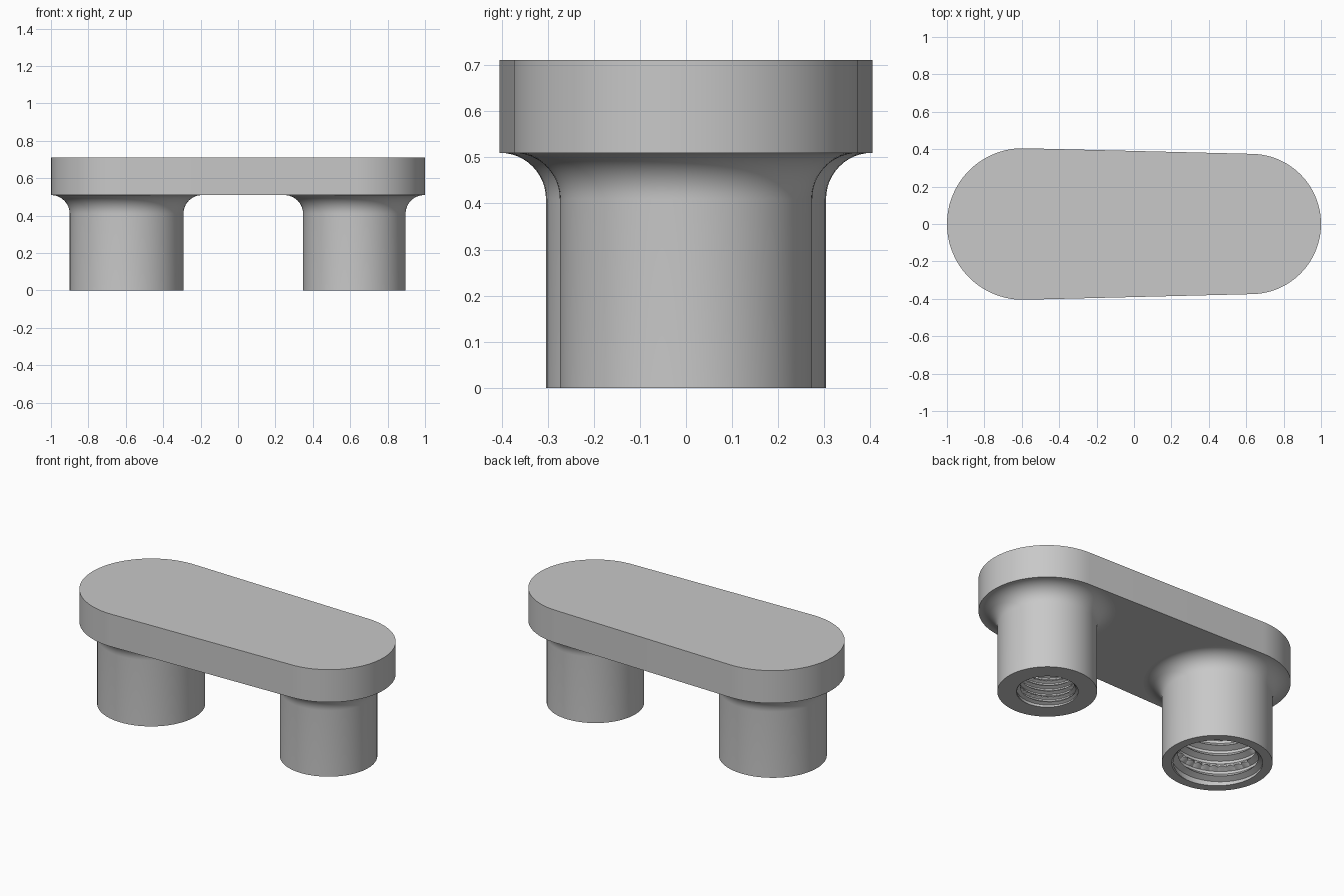
import bpy, bmesh
from math import cos, sin, pi, acos, ceil, radians

cube = bpy.data.objects.get("Cube")
if cube:
    bpy.data.objects.remove(cube)

grey = bpy.data.materials.new("grey")
grey.use_nodes = True
colour = (0.58, 0.58, 0.58, 1)
grey.diffuse_color = colour
grey.node_tree.nodes["Principled BSDF"].inputs["Base Color"].default_value = colour

PLATE_BOTTOM, PLATE_TOP, FILLET = 0.51, 0.712, 0.1
SEGMENTS = 96


def finish(name, bm, x=0):
    bmesh.ops.remove_doubles(bm, verts=bm.verts, dist=1e-5)
    bmesh.ops.recalc_face_normals(bm, faces=bm.faces)
    mesh = bpy.data.meshes.new(name)
    bm.to_mesh(mesh)
    bm.free()
    mesh.materials.append(grey)
    obj = bpy.data.objects.new(name, mesh)
    obj.location.x = x
    bpy.context.collection.objects.link(obj)
    bpy.ops.object.select_all(action='DESELECT')
    obj.select_set(True)
    bpy.context.view_layer.objects.active = obj
    bpy.ops.object.shade_smooth_by_angle(angle=radians(30))


# Tapered plate: two round ends joined by tangent sides
def plate(x1, r1, x2, r2):
    bm = bmesh.new()
    a = acos((r1 - r2) / (x2 - x1))
    n = SEGMENTS // 2
    outline = []
    for x, r, start, end in ((x1, r1, a, 2 * pi - a), (x2, r2, -a, a)):
        for i in range(n + 1):
            t = start + (end - start) * i / n
            outline.append(bm.verts.new((x + r * cos(t), r * sin(t), PLATE_BOTTOM)))
    base = bm.faces.new(outline)
    top = bmesh.ops.extrude_face_region(bm, geom=[base], use_keep_orig=True)["geom"]
    moved = [v for v in top if isinstance(v, bmesh.types.BMVert)]
    bmesh.ops.translate(bm, verts=moved, vec=(0, 0, PLATE_TOP - PLATE_BOTTOM))
    finish("plate", bm)


# Post with a flared top and a blind helical-threaded bore
def post(name, x, radius, minor, major, pitch, depth=0.5):
    bm = bmesh.new()
    steps = 4

    def bore_radius(z, turn):
        t = (z / pitch - turn) % 1
        ramp = min(1, max(0, 2 - abs(4 * t - 2.5)))
        return max(minor + (major - minor) * ramp, major - z)

    flare = []
    for i in range(13):
        t = pi / 2 * i / 12
        flare.append((radius + FILLET * (1 - sin(t)), PLATE_BOTTOM - FILLET * (1 - cos(t))))
    columns = []
    for i in range(SEGMENTS + 1):
        turn = i / SEGMENTS
        points = flare + [(radius, 0)]
        for k in range(-steps, ceil(depth / pitch * steps) + 1):
            z = min(depth, max(0, pitch * (k / steps + turn)))
            points.append((bore_radius(z, turn), z))
        points.append((0, depth))
        angle = 2 * pi * turn
        columns.append([bm.verts.new((r * cos(angle), r * sin(angle), z)) for r, z in points])
    for a, b in zip(columns, columns[1:]):
        for j in range(len(a) - 1):
            bm.faces.new((a[j], b[j], b[j + 1], a[j + 1]))
    finish(name, bm, x)


plate(-0.595, 0.405, 0.625, 0.375)
post("large_post", -0.596, 0.304, 0.215, 0.25, 0.065)
post("small_post", 0.622, 0.274, 0.148, 0.17, 0.034)
